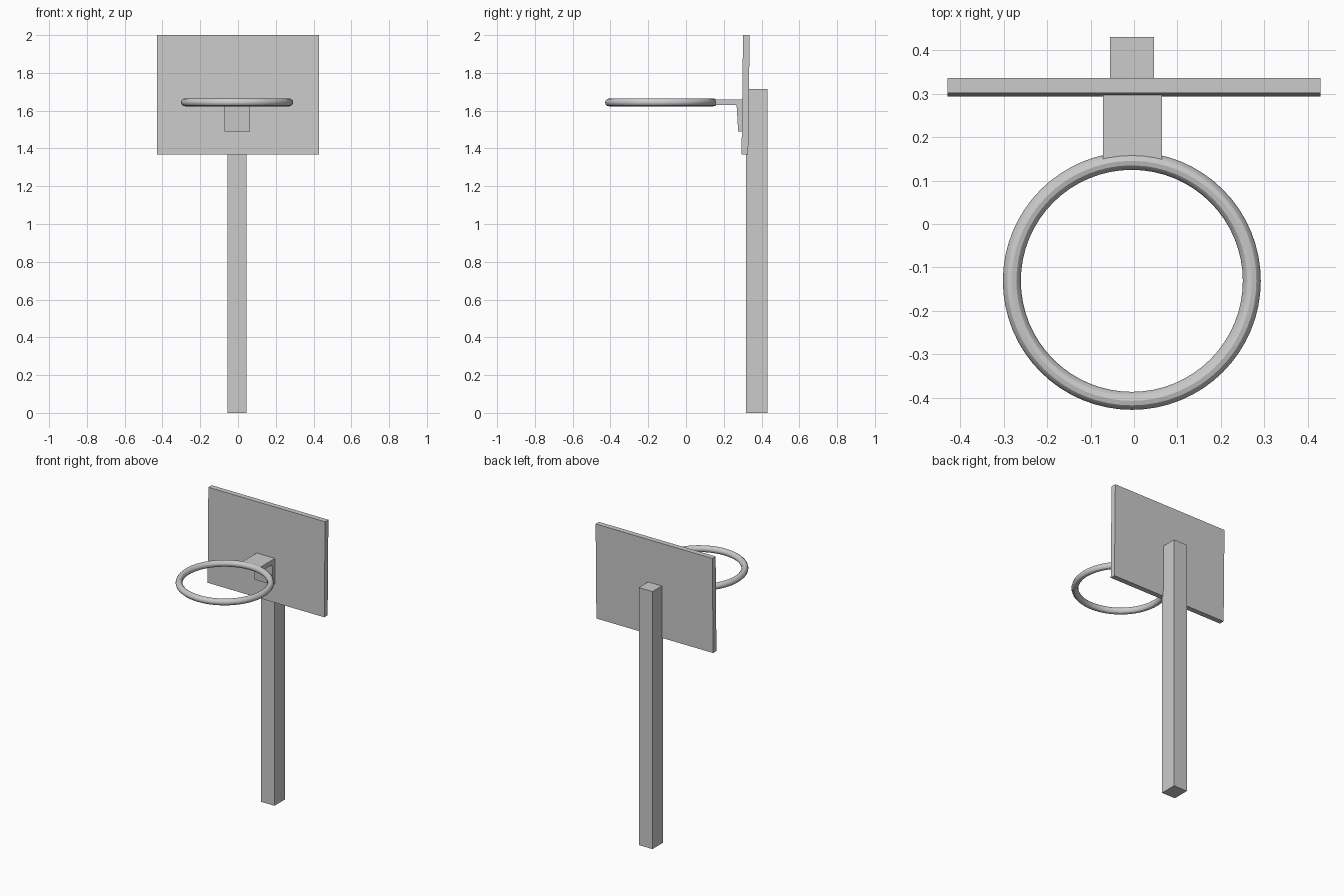
import bpy

if "Cube" in bpy.data.objects:
    bpy.data.objects.remove(bpy.data.objects["Cube"])


def extrude_profile(name, profile, x0, x1):
    """Solid made by sweeping a (y, z) outline from x0 to x1."""
    n = len(profile)
    verts = [(x, y, z) for x in (x0, x1) for y, z in profile]
    faces = [tuple(range(n - 1, -1, -1)), tuple(range(n, 2 * n))]
    faces += [(i, (i + 1) % n, (i + 1) % n + n, i + n) for i in range(n)]
    mesh = bpy.data.meshes.new(name)
    mesh.from_pydata(verts, [], faces)
    obj = bpy.data.objects.new(name, mesh)
    bpy.context.collection.objects.link(obj)
    return obj


# Square post behind the board
extrude_profile("post", [(0.318, 0), (0.431, 0), (0.431, 1.715), (0.318, 1.715)],
                -0.055, 0.046)

# Backboard, leaning back very slightly
extrude_profile("backboard", [(0.294, 1.367), (0.329, 1.367), (0.337, 2.0), (0.302, 2.0)],
                -0.43, 0.43)

# L-shaped bracket between board and rim
extrude_profile("rim_bracket", [(0.134, 1.629), (0.268, 1.629), (0.276, 1.491),
                                (0.297, 1.491), (0.300, 1.660), (0.134, 1.660)],
                -0.071, 0.064)

# Round rim
bpy.ops.mesh.primitive_torus_add(location=(-0.005, -0.131, 1.644),
                                 major_radius=0.2765, minor_radius=0.0207,
                                 major_segments=64, minor_segments=12)
rim = bpy.context.object
rim.name = "rim"
bpy.ops.object.shade_smooth_by_angle()
